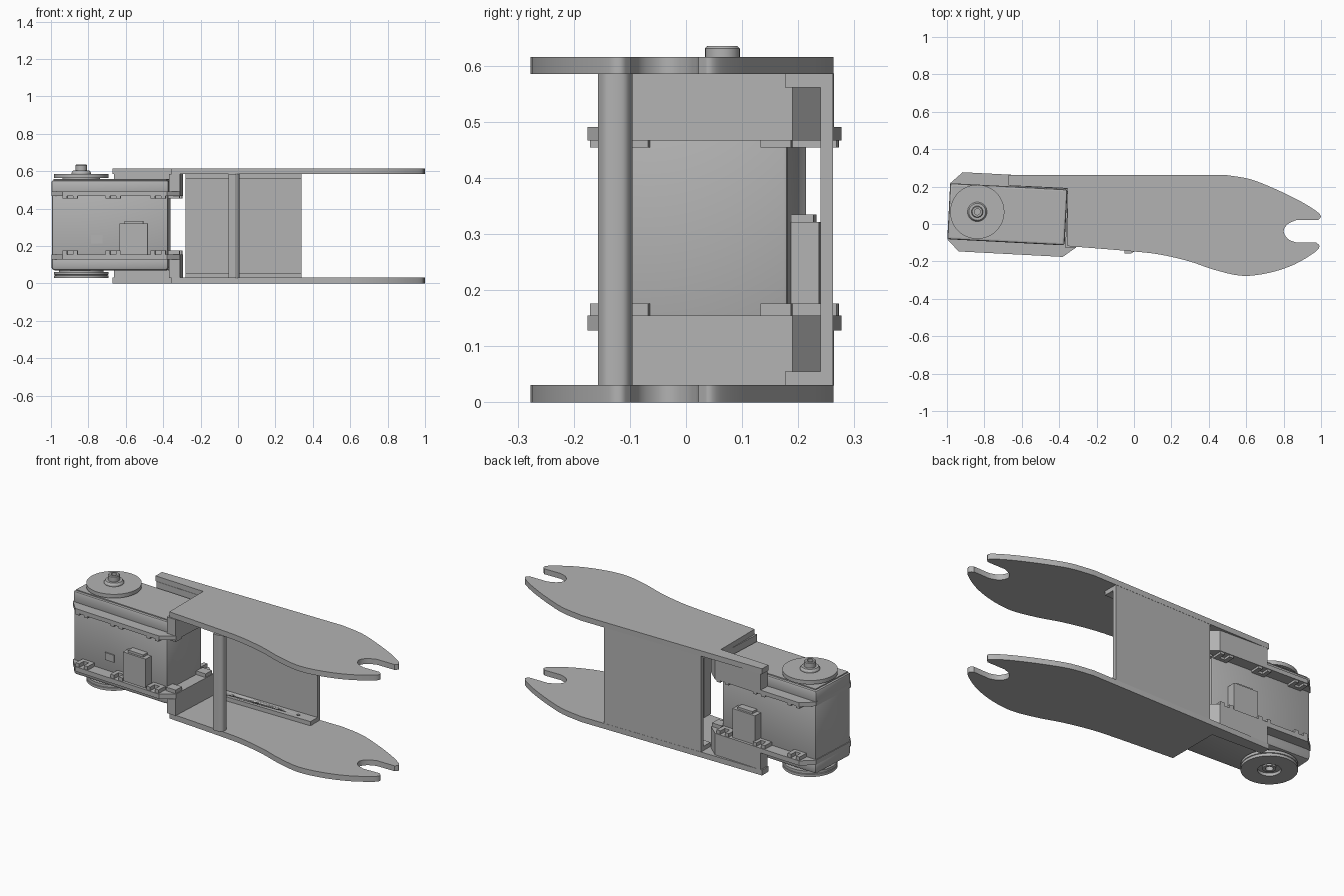
import bpy, bmesh, math
from mathutils import Matrix, Vector

if "Cube" in bpy.data.objects:
    bpy.data.objects.remove(bpy.data.objects["Cube"])

grey = bpy.data.materials.new("plain grey")
grey.use_nodes = True
GREY = (0.45, 0.45, 0.45, 1)
grey.diffuse_color = GREY
grey.node_tree.nodes["Principled BSDF"].inputs["Base Color"].default_value = GREY

# The motor sits slightly turned in the frame
MOTOR = Matrix.Translation((-0.677, 0.052, 0)) @ Matrix.Rotation(math.radians(-3), 4, "Z")
FRAME = Matrix.Identity(4)


def finish(name, bm, matrix):
    bmesh.ops.recalc_face_normals(bm, faces=bm.faces)
    mesh = bpy.data.meshes.new(name)
    bm.to_mesh(mesh)
    bm.free()
    mesh.materials.append(grey)
    ob = bpy.data.objects.new(name, mesh)
    ob.matrix_world = matrix
    bpy.context.collection.objects.link(ob)
    bpy.ops.object.select_all(action="DESELECT")
    ob.select_set(True)
    bpy.context.view_layer.objects.active = ob
    bpy.ops.object.shade_smooth_by_angle(angle=math.radians(30))
    return ob


def prism(name, outline, z0, z1, matrix=FRAME, bevel=0):
    bm = bmesh.new()
    base = bm.faces.new([bm.verts.new((x, y, z0)) for x, y in outline])
    top = bmesh.ops.extrude_face_region(bm, geom=[base])["geom"]
    bmesh.ops.translate(bm, vec=(0, 0, z1 - z0),
                        verts=[v for v in top if isinstance(v, bmesh.types.BMVert)])
    if bevel:
        bmesh.ops.bevel(bm, geom=bm.edges[:], offset=bevel, segments=2,
                        profile=0.5, affect="EDGES")
    return finish(name, bm, matrix)


def rect(x0, x1, y0, y1):
    return [(x0, y0), (x1, y0), (x1, y1), (x0, y1)]


def lathe(name, profile, centre, steps=48):
    bm = bmesh.new()
    verts = [bm.verts.new((r, 0, z)) for r, z in profile]
    edges = [bm.edges.new(pair) for pair in zip(verts, verts[1:])]
    bmesh.ops.spin(bm, geom=verts + edges, cent=(0, 0, 0), axis=(0, 0, 1),
                   angle=math.tau, steps=steps)
    bmesh.ops.remove_doubles(bm, verts=bm.verts, dist=0.0001)
    return finish(name, bm, Matrix.Translation(centre))


def smooth_path(points, steps=4):
    pts = [Vector(p) for p in points]
    pts = [2 * pts[0] - pts[1]] + pts + [2 * pts[-1] - pts[-2]]
    path = []
    for a, b, c, d in zip(pts, pts[1:], pts[2:], pts[3:]):
        for i in range(steps):
            t = i / steps
            path.append(0.5 * (2 * b + (c - a) * t + (2 * a - 5 * b + 4 * c - d) * t * t
                               + (3 * b - a - 3 * c + d) * t ** 3))
    return path + [pts[-2]]


# Side plates with a forked tip
back_curve = [(0.485, 0.263), (0.62, 0.24), (0.753, 0.188), (0.887, 0.123),
              (0.973, 0.07), (0.999, 0.042), (0.985, 0.022)]
notch = [(0.87, 0.022), (0.823, 0), (0.80, -0.038), (0.823, -0.08), (0.87, -0.1)]
front_curve = [(0.973, -0.098), (0.991, -0.118), (0.968, -0.15), (0.86, -0.215),
               (0.727, -0.26), (0.58, -0.277), (0.43, -0.245), (0.297, -0.2),
               (0.137, -0.163), (-0.024, -0.145), (-0.356, -0.118)]
plate = [(-0.67, 0.205), (-0.67, 0.263)]
for run in (back_curve, notch, front_curve):
    plate += smooth_path(run)
plate.append((-0.356, 0.19))
for label, z in (("lower", 0), ("upper", 0.585)):
    prism(label + "_plate", plate, z, z + 0.031)

# Back wall, its screwed lips and the front post
prism("back_wall", rect(-0.28, 0.34, 0.24, 0.262), 0.03, 0.586)
for label, z in (("lower", 0.03), ("upper", 0.561)):
    lip = prism(label + "_lip", rect(-0.28, 0.34, 0.176, 0.241), z, z + 0.025)
    for i, x in enumerate((-0.18, -0.04, 0.1, 0.24)):
        cutter = lathe(f"{label}_screw_cutter_{i}",
                       [(0, z - 0.01), (0.009, z - 0.01), (0.009, z + 0.04), (0, z + 0.04)],
                       (x, 0.208, 0), 12)
        cutter.hide_render = True
        cutter.hide_set(True)
        cutter.hide_viewport = True
        cut = lip.modifiers.new("screw hole", "BOOLEAN")
        cut.operation = "DIFFERENCE"
        cut.object = cutter
post = [(-0.05, -0.157)] + smooth_path([(-0.015, -0.157), (0.003, -0.145), (0.007, -0.126),
                                       (0.003, -0.107), (-0.015, -0.095)]) + [(-0.05, -0.095)]
prism("front_post", post, 0.03, 0.586)

# Brackets that hold the motor flanges to the plates
bracket = [(0.005, 0.212), (0.308, 0.212), (0.376, 0.158), (0.376, -0.16),
           (0.318, -0.16), (0.318, 0.152), (0.005, 0.152)]
for label, z0, z1 in (("lower", 0.03, 0.13), ("upper", 0.49, 0.586)):
    prism(label + "_bracket", bracket, z0, z1, MOTOR)

# Motor case
case = rect(-0.314, 0.314, -0.15, 0.15)
prism("motor_body", rect(-0.31, 0.31, -0.146, 0.146), 0.12, 0.5, MOTOR, 0.008)
prism("motor_top_case", case, 0.475, 0.552, MOTOR, 0.012)
prism("motor_top_cover", rect(-0.302, 0.302, -0.138, 0.138), 0.55, 0.558, MOTOR)
prism("motor_bottom_case", case, 0.07, 0.145, MOTOR, 0.018)

# Chamfered flanges with open screw lugs
flange = [(-0.314, -0.15), (-0.25, -0.212), (0.308, -0.212), (0.376, -0.158),
          (0.376, 0.158), (0.308, 0.212), (-0.25, 0.212), (-0.314, 0.15)]
lug = [(-0.04, 0), (0.04, 0), (0.04, 0.06), (0.016, 0.06), (0.016, 0.02),
       (-0.016, 0.02), (-0.016, 0.06), (-0.04, 0.06)]
for label, z0, z1, l0, l1 in (("lower", 0.128, 0.155, 0.15, 0.176),
                              ("upper", 0.467, 0.491, 0.454, 0.47)):
    prism(label + "_flange", flange, z0, z1, MOTOR)
    for side, s in (("front", -1), ("back", 1)):
        for i, x in enumerate((-0.21, 0.02, 0.26)):
            prism(f"{label}_{side}_lug_{i}", [(x + u, s * (0.148 + v)) for u, v in lug],
                  l0, l1, MOTOR)
    for side, s in (("front", -1), ("back", 1)):
        prism(f"{label}_{side}_end_lug", rect(0.31, 0.372, s * 0.1, s * 0.155), l0, l1, MOTOR)

# Cable sockets on both sides, and a small front pad
for side, s in (("front", -1), ("back", 1)):
    prism(side + "_socket", rect(0.055, 0.205, s * 0.14, s * 0.196), 0.15, 0.322, MOTOR)
    prism(side + "_socket_key", rect(0.08, 0.18, s * 0.14, s * 0.185), 0.32, 0.335, MOTOR)
prism("front_pad", rect(-0.1, -0.04, -0.152, -0.14), 0.215, 0.258, MOTOR)

# Output horn above and idler ring below
AXLE = (-0.838, 0.065, 0)
lathe("output_horn", [(0, 0.55), (0.1, 0.55), (0.1, 0.563), (0.145, 0.563), (0.145, 0.585),
                      (0.052, 0.585), (0.052, 0.592), (0.045, 0.603), (0, 0.603)], AXLE)
lathe("horn_screw", [(0, 0.6), (0.031, 0.6), (0.031, 0.631), (0.027, 0.635), (0.016, 0.635),
                     (0.016, 0.618), (0, 0.618)], AXLE, 24)
lathe("idler_ring", [(0, 0.075), (0.12, 0.075), (0.12, 0.062), (0.145, 0.062), (0.145, 0.047),
                     (0.138, 0.045), (0.145, 0.043), (0.145, 0.028), (0.06, 0.028),
                     (0.06, 0.045), (0.035, 0.045), (0.035, 0.036), (0.02, 0.036),
                     (0.02, 0.06), (0, 0.06)], AXLE)
